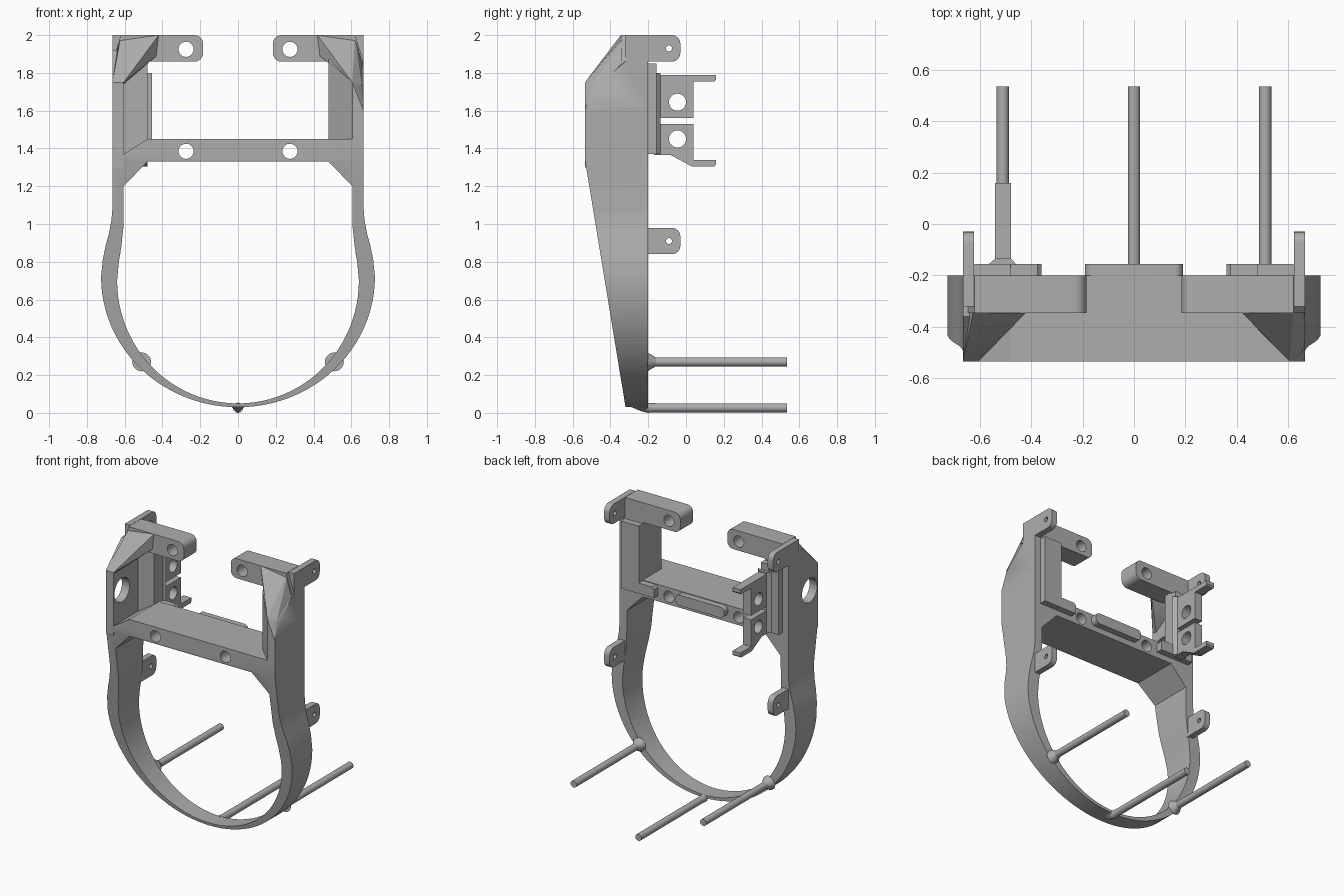
import bpy, bmesh, math
from mathutils import Vector

if "Cube" in bpy.data.objects:
    bpy.data.objects.remove(bpy.data.objects["Cube"], do_unlink=True)

grey = bpy.data.materials.new("plain grey")
grey.use_nodes = True
grey.diffuse_color = (0.42, 0.42, 0.42, 1)
grey.node_tree.nodes["Principled BSDF"].inputs["Base Color"].default_value = (0.42, 0.42, 0.42, 1)


def finish(name, bm):
    bmesh.ops.recalc_face_normals(bm, faces=bm.faces)
    mesh = bpy.data.meshes.new(name)
    bm.to_mesh(mesh)
    bm.free()
    mesh.materials.append(grey)
    ob = bpy.data.objects.new(name, mesh)
    bpy.context.collection.objects.link(ob)
    return ob


def prism(name, pts, axis, a, b):
    """Extrude a flat outline along an axis from a to b."""
    place = {"x": lambda p, t: (t, p[0], p[1]),
             "y": lambda p, t: (p[0], t, p[1]),
             "z": lambda p, t: (p[0], p[1], t)}[axis]
    bm = bmesh.new()
    face = bm.faces.new([bm.verts.new(place(p, a)) for p in pts])
    ext = bmesh.ops.extrude_face_region(bm, geom=[face])
    shift = Vector(place((0, 0), b - a))
    for v in ext["geom"]:
        if isinstance(v, bmesh.types.BMVert):
            v.co += shift
    return finish(name, bm)


def hull(name, pts):
    bm = bmesh.new()
    for p in pts:
        bm.verts.new(p)
    bmesh.ops.convex_hull(bm, input=bm.verts)
    return finish(name, bm)


def circle(u, v, r, n=32):
    return [(u + r * math.cos(i * math.tau / n), v + r * math.sin(i * math.tau / n)) for i in range(n)]


def rect(u0, v0, u1, v1, radii=(0, 0, 0, 0)):
    """Rectangle with a radius per corner, starting lower left, anticlockwise."""
    pts = []
    corners = [(u0, v0, 1, 1), (u1, v0, -1, 1), (u1, v1, -1, -1), (u0, v1, 1, -1)]
    for k, (u, v, su, sv) in enumerate(corners):
        r = radii[k]
        if not r:
            pts.append((u, v))
            continue
        for i in range(7):
            t = math.pi + k * math.pi / 2 + i * math.pi / 12
            pts.append((u + su * r + r * math.cos(t), v + sv * r + r * math.sin(t)))
    return pts


def cut(ob, *cutters):
    for c in cutters:
        c.hide_render = True
        mod = ob.modifiers.new("cut", "BOOLEAN")
        mod.operation = "DIFFERENCE"
        mod.solver = "EXACT"
        mod.object = c
        bpy.context.view_layer.objects.active = ob
        bpy.ops.object.modifier_apply(modifier=mod.name)
        bpy.data.objects.remove(c, do_unlink=True)
    return ob


def drill(u, v, r, axis, a, b):
    return prism("drill", circle(u, v, r), axis, a, b)


def flip(pts, s):
    return [(p[0] * s,) + tuple(p[1:]) for p in pts]


def hoop(side, cz, rx, rz, n=48):
    """Right-hand side points, then a lower half ellipse, then the mirrored side."""
    arc = [(rx * math.cos(i * math.pi / n), cz - rz * math.sin(i * math.pi / n)) for i in range(n + 1)]
    return side + arc + flip(side[::-1], -1)


# Hoop with crossbar, tapering towards the bottom
outer = [(0.665, 1.45), (0.665, 1.08), (0.67, 1.02), (0.683, 0.95), (0.7, 0.89), (0.716, 0.81)]
inner = [(0.48, 1.33), (0.605, 1.2), (0.607, 0.98), (0.618, 0.88), (0.632, 0.79)]
frame = prism("hoop_frame", hoop(outer, 0.72, 0.725, 0.69), "y", -0.535, -0.2)
cut(frame,
    prism("opening", hoop(inner, 0.70, 0.64, 0.65), "y", -0.8, 0),
    prism("taper", [(-0.535, 1.34), (-0.32, 0.03), (-0.32, -0.2), (-0.8, -0.2), (-0.8, 1.34)], "x", -1, 1),
    prism("pocket", [(-0.605, 1.37), (-0.48, 1.45), (-0.48, 1.6), (-0.605, 1.6)], "y", -0.7, -0.26),
    drill(-0.275, 1.385, 0.04, "y", -0.8, 0),
    drill(0.275, 1.385, 0.04, "y", -0.8, 0))

# Top arms, ears and rear lips on both sides
for s, side in ((1, "left"), (-1, "right")):
    end = rect(0.185, 1.86, 0.5, 2.0, (0.045, 0, 0, 0.045))
    end = [p for p in end if p[0] < 0.49] + [(0.665, 1.86), (0.62, 2.0)]
    end = sorted(end, key=lambda p: math.atan2(p[1] - 1.93, p[0] - 0.4))
    arm = prism(side + "_top_arm", flip(end, s), "y", -0.345, -0.2)
    cut(arm, drill(0.275 * s, 1.925, 0.04, "y", -0.8, 0))

    for level, z, y0 in (("upper", 1.86, -0.32), ("lower", 0.84, -0.22)):
        ear = prism(f"{side}_{level}_ear", rect(y0, z, -0.03, z + 0.14, (0, 0.045, 0.045, 0)),
                    "x", 0.622 * s, 0.665 * s)
        cut(ear, drill(-0.09, z + 0.07, 0.016, "x", -1, 1))

    lip = [(0.36, 1.37), (0.62, 1.37), (0.62, 1.85), (0.48, 1.85), (0.48, 1.445), (0.375, 1.445), (0.36, 1.43)]
    prism(side + "_rear_lip", flip(lip, s), "y", -0.21, -0.155)

# Rear centre pad
prism("centre_pad", rect(-0.19, 1.37, 0.19, 1.445, (0.03,) * 4), "y", -0.21, -0.155)

# Solid left pillar with a diagonal front
plan = [(0.48, -0.2), (0.48, -0.41), (0.605, -0.535), (0.665, -0.535), (0.665, -0.2)]
prism("left_pillar", plan, "z", 1.44, 1.6)
hull("left_pillar_top",
     [(x, y, 1.6) for x, y in plan] +
     [(0.605, -0.535, 1.75), (0.655, -0.5, 1.72), (0.665, -0.45, 1.75), (0.48, -0.41, 1.86),
      (0.48, -0.345, 1.95), (0.48, -0.2, 1.9), (0.665, -0.32, 1.86), (0.665, -0.2, 1.86)])
hull("left_corner_gusset",
     [(0.42, -0.345, 2.0), (0.42, -0.33, 1.9), (0.62, -0.32, 2.0), (0.665, -0.32, 1.85),
      (0.605, -0.535, 1.75), (0.655, -0.5, 1.73), (0.5, -0.345, 1.86), (0.62, -0.25, 1.9)])

# Right wall with its round window, and the post behind it
wall = prism("right_wall", [(-0.535, 1.3), (-0.535, 1.75), (-0.36, 1.92), (-0.2, 1.92), (-0.2, 1.3)],
             "x", -0.665, -0.605)
cut(wall, drill(-0.44, 1.59, 0.085, "x", -1, 0))
prism("right_post", rect(-0.62, -0.26, -0.48, -0.2), "z", 1.34, 1.88)
hull("right_corner_gusset",
     [(-0.42, -0.345, 2.0), (-0.42, -0.33, 1.9), (-0.62, -0.32, 2.0), (-0.665, -0.32, 1.85),
      (-0.665, -0.535, 1.75), (-0.605, -0.535, 1.75), (-0.665, -0.5, 1.74), (-0.605, -0.5, 1.74),
      (-0.5, -0.345, 1.86), (-0.62, -0.25, 1.9)])

# Rear bracket: two drilled plates with fingers
upper = [(-0.17, 1.56), (0.04, 1.56), (0.04, 1.755), (0.15, 1.755), (0.16, 1.765), (0.16, 1.79), (-0.17, 1.79)]
lower = [(-0.17, 1.53), (0.04, 1.53), (0.04, 1.34), (0.16, 1.34), (0.16, 1.315), (0.15, 1.305),
         (0.03, 1.305), (-0.08, 1.365), (-0.17, 1.365)]
for name, pts, z in (("upper_bracket", upper, 1.645), ("lower_bracket", lower, 1.45)):
    cut(prism(name, pts, "x", -0.54, -0.478), drill(-0.045, z, 0.045, "x", -1, 0))
hull("bracket_foot", [(x, y, z) for z in (1.37, 1.8)
                      for x, y in ((-0.57, -0.16), (-0.455, -0.16), (-0.54, -0.135), (-0.478, -0.135))])

# Rear rods with flared roots
for name, x, z in (("left", 0.51, 0.27), ("centre", 0, 0.027), ("right", -0.51, 0.27)):
    prism(name + "_rod", circle(x, z, 0.024, 20), "y", -0.21, 0.535)
    flare = 0.05 if x else 0.027
    hull(name + "_rod_root", [(u, -0.205, v) for u, v in circle(x, z, flare, 20)] +
         [(u, -0.16, v) for u, v in circle(x, z, 0.024, 20)])
hull("bottom_nib", [(-0.035, -0.2, 0.033), (0.035, -0.2, 0.033), (0, -0.2, 0.0),
                    (-0.03, -0.3, 0.035), (0.03, -0.3, 0.035), (0, -0.24, 0.01)])

# Smooth the curved faces and keep the edges sharp
for ob in list(bpy.context.collection.objects):
    if ob.type == "MESH" and grey.name in ob.data.materials:
        bpy.ops.object.select_all(action="DESELECT")
        ob.select_set(True)
        bpy.context.view_layer.objects.active = ob
        bpy.ops.object.shade_smooth_by_angle(angle=math.radians(30))
